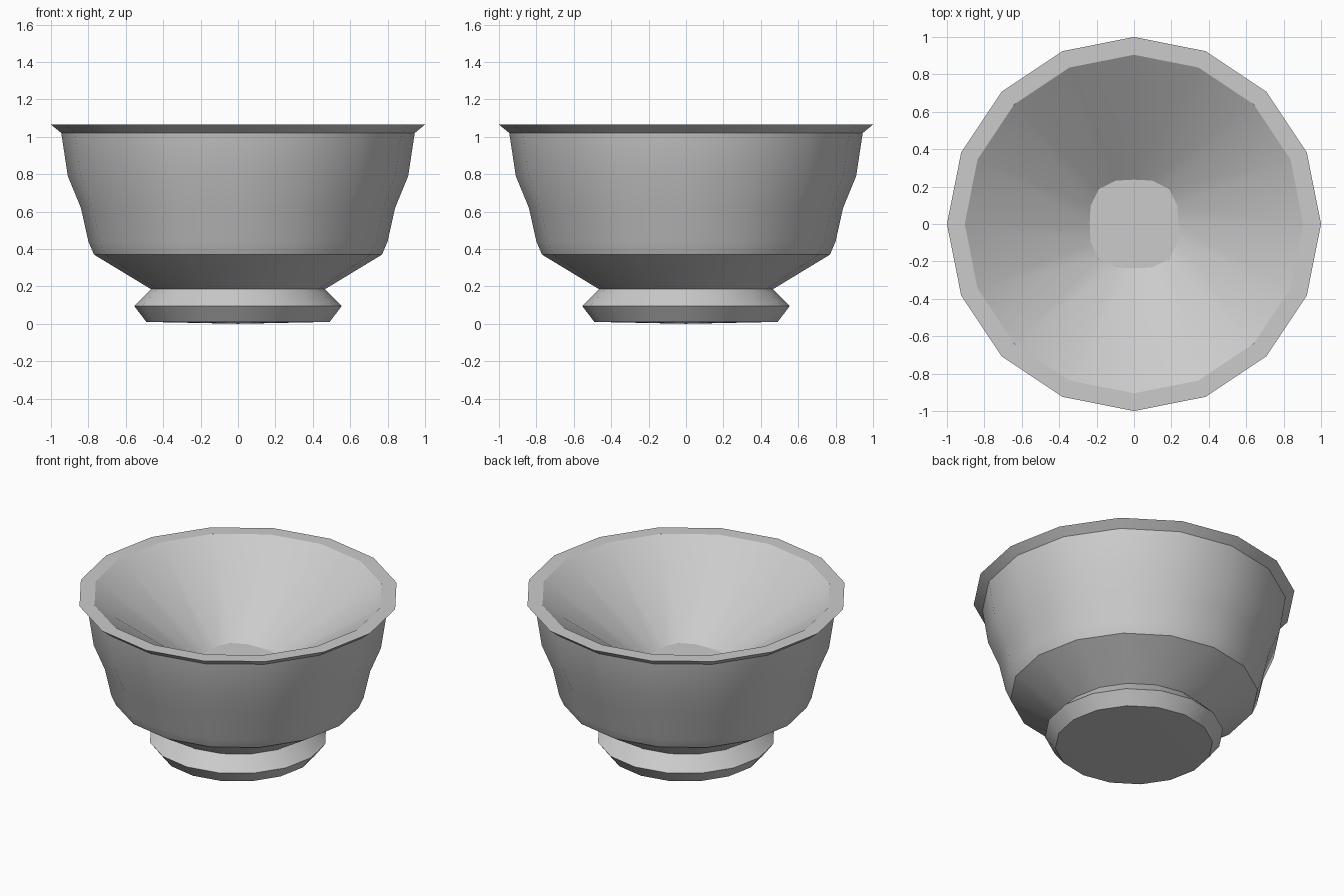
import bpy, bmesh
from math import pi, sin, cos, radians

if "Cube" in bpy.data.objects:
    bpy.data.objects.remove(bpy.data.objects["Cube"])

SIDES = 16


def lathe(name, profile, square=None):
    """Revolve (radius, z) points; radius 0 makes a pole.
    square: {profile index: diagonal stretch} for slightly squarish rings."""
    square = square or {}
    bm = bmesh.new()
    rings = []
    for k, (r, z) in enumerate(profile):
        if r == 0:
            rings.append([bm.verts.new((0, 0, z))])
            continue
        ring = []
        for i in range(SIDES):
            a = 2 * pi * i / SIDES
            rr = r * (1 + square.get(k, 0) * sin(2 * a) ** 2)
            ring.append(bm.verts.new((rr * cos(a), rr * sin(a), z)))
        rings.append(ring)
    for lo, hi in zip(rings, rings[1:]):
        for i in range(SIDES):
            j = (i + 1) % SIDES
            if len(lo) == 1:
                bm.faces.new((lo[0], hi[j], hi[i]))
            elif len(hi) == 1:
                bm.faces.new((lo[i], lo[j], hi[0]))
            else:
                bm.faces.new((lo[i], lo[j], hi[j], hi[i]))
    bmesh.ops.recalc_face_normals(bm, faces=bm.faces)
    me = bpy.data.meshes.new(name)
    bm.to_mesh(me)
    bm.free()
    ob = bpy.data.objects.new(name, me)
    bpy.context.collection.objects.link(ob)
    bpy.context.view_layer.objects.active = ob
    ob.select_set(True)
    bpy.ops.object.shade_smooth_by_angle(angle=radians(32))
    ob.select_set(False)
    return ob


# footed bowl: foot, flared body, lip, then the conical inside and its floor
lathe("bowl", [
    (0, 0), (0.49, 0.01), (0.555, 0.095), (0.465, 0.185),
    (0.77, 0.37), (0.80, 0.44), (0.84, 0.62), (0.91, 0.79),
    (0.945, 1.02), (1.0, 1.065), (0.905, 1.065),
    (0.237, 0.61), (0, 0.61),
], square={11: 0.12})
